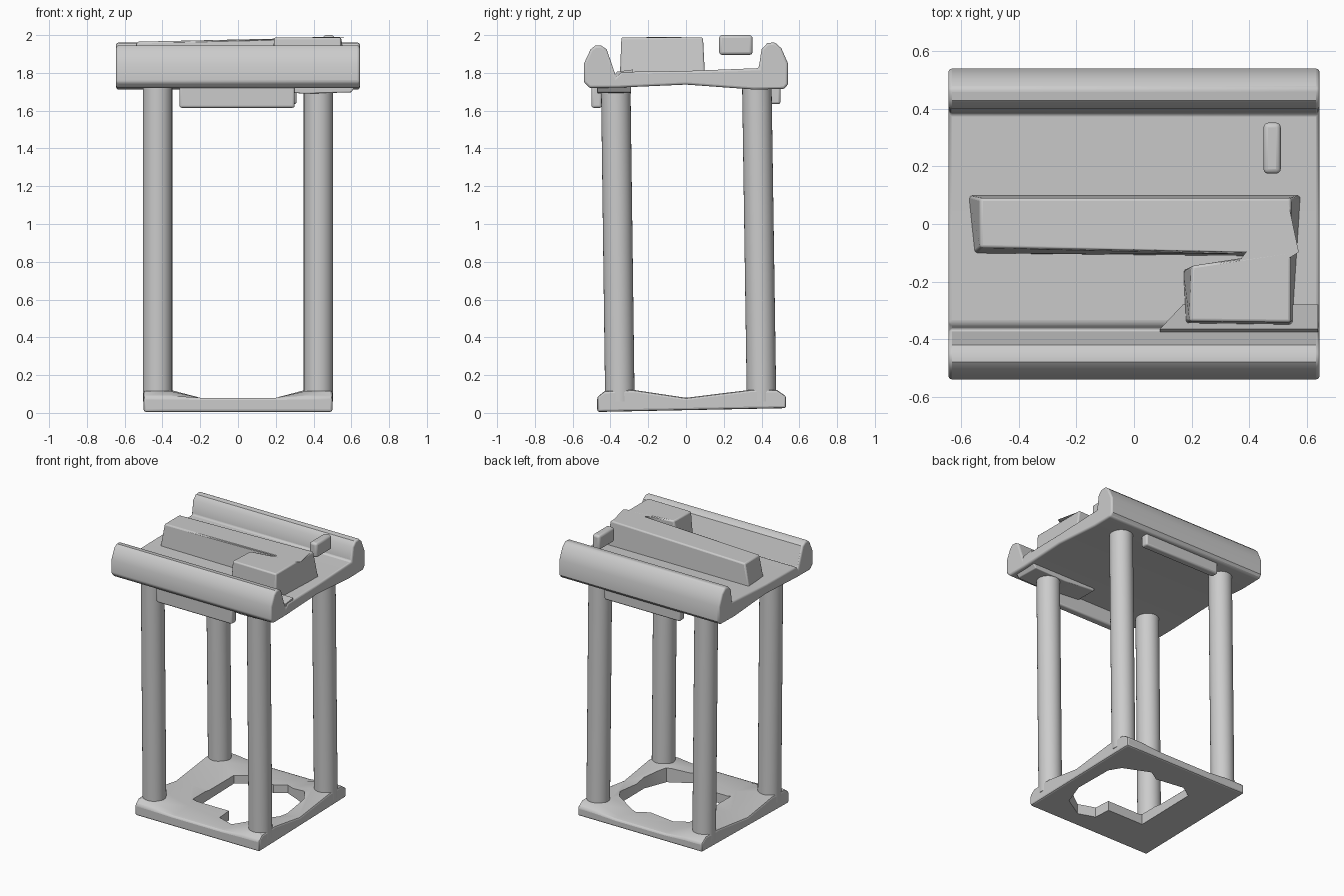
import bpy, bmesh, math
from mathutils import Vector

cube = bpy.data.objects.get("Cube")
if cube:
    bpy.data.objects.remove(cube, do_unlink=True)

grey = bpy.data.materials.new("plain_grey")
grey.use_nodes = True
COLOR = (0.6, 0.6, 0.6, 1)
grey.diffuse_color = COLOR
grey.node_tree.nodes["Principled BSDF"].inputs["Base Color"].default_value = COLOR


def finish(name, bm, bevel=0.0, segments=3, angle=40):
    """Turn a bmesh into a shaded object with rounded edges."""
    bmesh.ops.recalc_face_normals(bm, faces=bm.faces)
    mesh = bpy.data.meshes.new(name)
    bm.to_mesh(mesh)
    bm.free()
    obj = bpy.data.objects.new(name, mesh)
    bpy.context.collection.objects.link(obj)
    mesh.materials.append(grey)
    if bevel:
        mod = obj.modifiers.new("round_edges", "BEVEL")
        mod.width = bevel
        mod.segments = segments
        mod.limit_method = "ANGLE"
        mod.angle_limit = math.radians(angle)
    bpy.ops.object.select_all(action="DESELECT")
    obj.select_set(True)
    bpy.context.view_layer.objects.active = obj
    bpy.ops.object.shade_smooth_by_angle(angle=math.radians(35))
    return obj


def loft(name, lower, upper, bevel=0.0):
    """Solid between two matching rings of 3D points."""
    bm = bmesh.new()
    a = [bm.verts.new(p) for p in lower]
    b = [bm.verts.new(p) for p in upper]
    bm.faces.new(a)
    bm.faces.new(b)
    for i in range(len(a)):
        j = (i + 1) % len(a)
        bm.faces.new((a[i], a[j], b[j], b[i]))
    return finish(name, bm, bevel)


def box(name, x, y, z, bevel):
    ring = [(x[0], y[0]), (x[1], y[0]), (x[1], y[1]), (x[0], y[1])]
    return loft(name, [(*p, z[0]) for p in ring], [(*p, z[1]) for p in ring], bevel)


# Seat panel with raised front and back rails, one profile swept sideways
profile = [(-.54, 1.75), (-.54, 1.85), (-.505, 1.925), (-.48, 1.945), (-.45, 1.945),
           (-.42, 1.925), (-.37, 1.78), (-.345, 1.805), (0, 1.81), (.385, 1.825),
           (.40, 1.925), (.43, 1.957), (.47, 1.962), (.505, 1.93), (.54, 1.85),
           (.54, 1.74), (.52, 1.715), (.36, 1.712), (0, 1.738), (-.36, 1.722), (-.51, 1.72)]
loft("top_panel", [(-.645, y, z) for y, z in profile],
     [(.645, y, z) for y, z in profile], 0.012)

# Low wedge under the front corner and a thin step above it
wedge = [(.09, 1.75), (.10, 1.708), (.35, 1.69), (.60, 1.697), (.635, 1.75)]
loft("under_wedge", [(x, -.47, z) for x, z in wedge],
     [(x, -.29, z) for x, z in wedge], 0.006)
loft("corner_step",
     [(.09, -.385, 1.78), (.64, -.385, 1.78), (.64, -.28, 1.78), (.17, -.28, 1.78)],
     [(.09, -.365, 1.806), (.64, -.365, 1.806), (.64, -.28, 1.818), (.17, -.28, 1.818)])

# Hanging strips below both rails
box("front_strip", (-.31, .30), (-.50, -.445), (1.615, 1.75), 0.012)
box("back_strip", (-.30, .31), (.445, .50), (1.635, 1.75), 0.012)

# Bent block on the panel: a long bar with a short forward arm
foot = [(-.578, .10), (-.555, -.103), (.46, -.112), (.17, -.16),
        (.18, -.345), (.55, -.35), (.582, .10)]
crown = [(-.535, .09), (-.535, -.082), (.46, -.105), (.20, -.145),
         (.192, -.338), (.545, -.342), (.545, .09)]
loft("raised_block", [(x, y, 1.79) for x, y in foot],
     [(x, y, 1.965 if x < -.5 else 1.988) for x, y in crown], 0.01)

# Small separate block near the back corner
box("small_block", (.45, .51), (.175, .352), (1.895, 2.0), 0.016)


# Slightly leaning round legs
def leg(name, x, y_bottom, y_top):
    bm = bmesh.new()
    bmesh.ops.create_cone(bm, cap_ends=True, segments=32, radius1=.078, radius2=.078, depth=1.68)
    for v in bm.verts:
        low = v.co.z < 0
        v.co += Vector((x, y_bottom if low else y_top, .90))
    return finish(name, bm)


for side, x in (("right", -.426), ("left", .426)):
    leg("front_leg_" + side, x, -.35, -.372)
    leg("back_leg_" + side, x, .40, .375)

# Base plate, raised at the four corners where the legs stand
xs = [(-.5, 1), (-.36, 1), (-.2, 0), (.2, 0), (.36, 1), (.5, 1)]
ys = [(-.47, .1), (-.43, .85), (-.28, 1), (0, 0), (.34, 1), (.48, 1), (.53, .2)]
bm = bmesh.new()
rows = {"top": [], "bottom": []}
for y, fy in ys:
    ground = .005 + .02 * (y + .47)
    rows["top"].append([bm.verts.new((x, y, .08 + .042 * min(fx, fy))) for x, fx in xs])
    rows["bottom"].append([bm.verts.new((x, y, ground)) for x, fx in xs])
for grid in rows.values():
    for r, s in zip(grid, grid[1:]):
        for i in range(len(xs) - 1):
            bm.faces.new((r[i], r[i + 1], s[i + 1], s[i]))
for a, b in ((rows["top"], rows["bottom"]),):
    for k in (0, -1):
        for i in range(len(xs) - 1):
            bm.faces.new((a[k][i], a[k][i + 1], b[k][i + 1], b[k][i]))
        for j in range(len(ys) - 1):
            bm.faces.new((a[j][k], a[j + 1][k], b[j + 1][k], b[j][k]))
base = finish("base_plate", bm, 0.012, 2, 45)

# Irregular opening through the base
hole = [(-.23, -.19), (.06, -.19), (.07, -.31), (.19, -.35), (.34, -.26), (.40, -.09),
        (.39, .20), (.34, .28), (.15, .36), (.07, .31), (-.14, .34), (-.23, .28)]
cutter = loft("opening_cutter", [(x, y, -.1) for x, y in hole], [(x, y, .3) for x, y in hole])
cutter.hide_render = True
cutter.hide_set(True)
cut = base.modifiers.new("opening", "BOOLEAN")
cut.operation = "DIFFERENCE"
cut.solver = "EXACT"
cut.object = cutter
# Keep smoothing last so the cut edges stay crisp
with bpy.context.temp_override(object=base, active_object=base, selected_objects=[base]):
    bpy.ops.object.modifier_apply(modifier="round_edges")
    bpy.ops.object.modifier_apply(modifier="opening")
bpy.data.objects.remove(cutter, do_unlink=True)
bpy.ops.object.select_all(action="DESELECT")
base.select_set(True)
bpy.context.view_layer.objects.active = base
bpy.ops.object.shade_smooth_by_angle(angle=math.radians(35))
